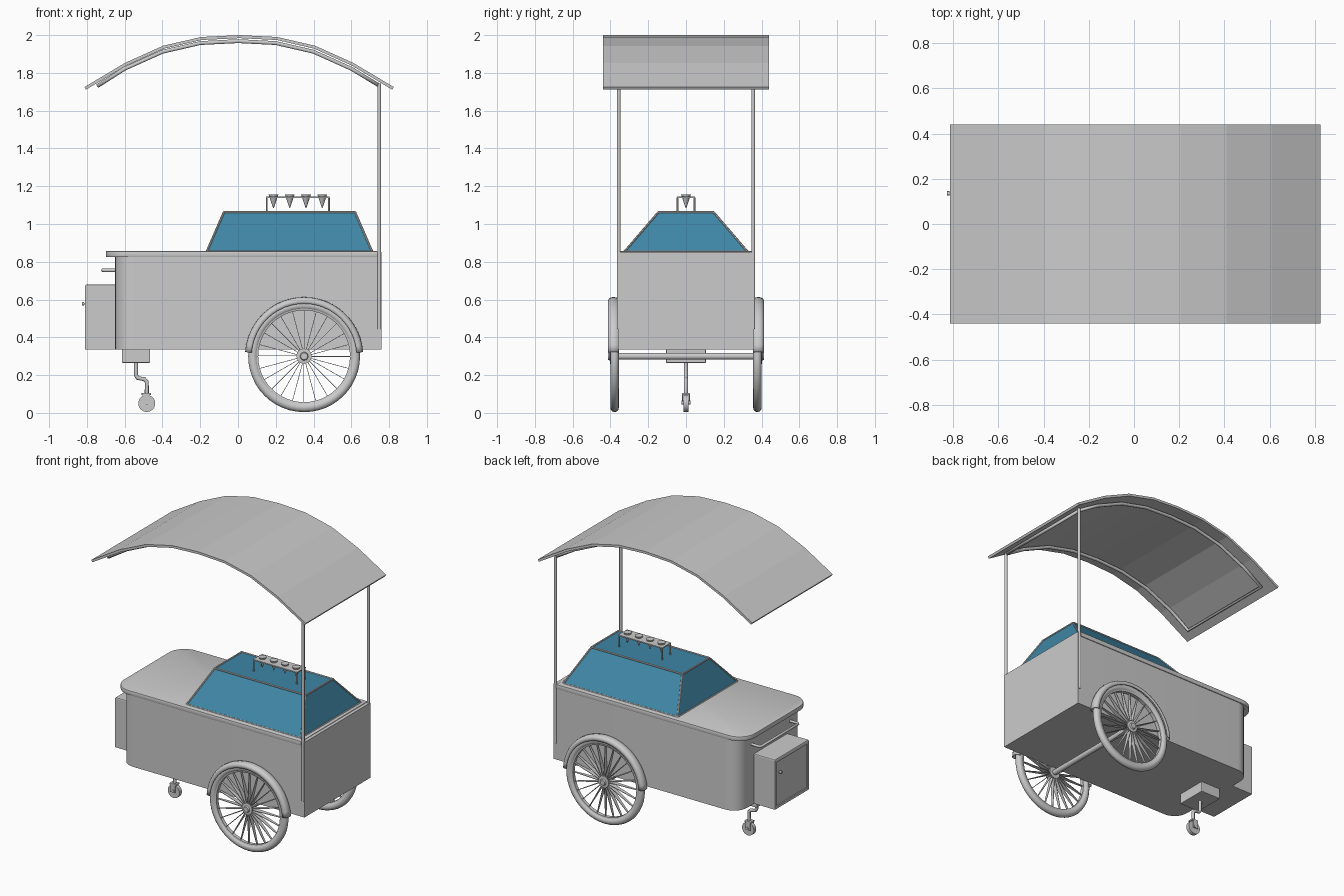
import bpy, bmesh, math
from mathutils import Vector

if "Cube" in bpy.data.objects:
    bpy.data.objects.remove(bpy.data.objects["Cube"])

BLUE = bpy.data.materials.new("glass_blue")
BLUE.diffuse_color = (0.05, 0.24, 0.38, 1)
BLUE.use_nodes = True
BLUE.node_tree.nodes["Principled BSDF"].inputs["Base Color"].default_value = BLUE.diffuse_color


def finish(name, bm, smooth=False, mat=None):
    bmesh.ops.recalc_face_normals(bm, faces=bm.faces)
    me = bpy.data.meshes.new(name)
    bm.to_mesh(me)
    bm.free()
    ob = bpy.data.objects.new(name, me)
    bpy.context.collection.objects.link(ob)
    if mat:
        me.materials.append(mat)
    if smooth:
        bpy.context.view_layer.objects.active = ob
        ob.select_set(True)
        bpy.ops.object.shade_smooth_by_angle(angle=math.radians(40))
        ob.select_set(False)
    return ob


def mirror_y(ob):
    m = ob.modifiers.new("mirror", 'MIRROR')
    m.use_axis = (False, True, False)
    return ob


def box(name, x, y, z, bevel=0):
    bm = bmesh.new()
    bmesh.ops.create_cube(bm, size=1)
    for v in bm.verts:
        v.co = [(a + b) / 2 + c * (b - a) for c, (a, b) in zip(v.co, (x, y, z))]
    if bevel:
        bmesh.ops.bevel(bm, geom=bm.edges[:], offset=bevel, segments=2, affect='EDGES', profile=0.5)
    return finish(name, bm)


def add_rod(bm, a, b, r1, r2=None, n=10):
    a, b = Vector(a), Vector(b)
    d = b - a
    mat = d.to_track_quat('Z', 'Y').to_matrix().to_4x4()
    mat.translation = (a + b) / 2
    bmesh.ops.create_cone(bm, cap_ends=True, segments=n, radius1=r1,
                          radius2=r1 if r2 is None else r2, depth=d.length, matrix=mat)


def rod(name, a, b, r1, r2=None, n=12):
    bm = bmesh.new()
    add_rod(bm, a, b, r1, r2, n)
    return finish(name, bm, True)


def pipe(name, pts, r, cyclic=False, res=3):
    cu = bpy.data.curves.new(name, 'CURVE')
    cu.dimensions = '3D'
    cu.bevel_depth, cu.bevel_resolution, cu.use_fill_caps = r, res, True
    sp = cu.splines.new('POLY')
    sp.points.add(len(pts) - 1)
    for p, c in zip(sp.points, pts):
        p.co = (*c, 1)
    sp.use_cyclic_u = cyclic
    ob = bpy.data.objects.new(name, cu)
    bpy.context.collection.objects.link(ob)
    return ob


def rounded_slab(name, x0, x1, hy, z0, z1, r, bevel=0):
    """Slab with its two left corners rounded in plan."""
    arc = [(x0 + r - r * math.sin(t), hy - r + r * math.cos(t))
           for t in (math.pi / 2 * i / 8 for i in range(9))]
    outline = [(x1, hy)] + arc + [(x, -y) for x, y in reversed(arc)] + [(x1, -hy)]
    bm = bmesh.new()
    f = bm.faces.new([bm.verts.new((x, y, z0)) for x, y in outline])
    up = bmesh.ops.extrude_face_region(bm, geom=[f])["geom"]
    bmesh.ops.translate(bm, verts=[v for v in up if isinstance(v, bmesh.types.BMVert)], vec=(0, 0, z1 - z0))
    if bevel:
        es = [e for e in bm.edges if abs(e.verts[0].co.z - e.verts[1].co.z) < 1e-5]
        bmesh.ops.bevel(bm, geom=es, offset=bevel, segments=2, affect='EDGES', profile=0.5)
    return finish(name, bm, True)


WX, WY, WZ = 0.35, 0.378, 0.30   # wheel centre


def ring(name, profile, closed=True, a0=0, a1=2 * math.pi, n=48):
    """Sweep a (y, radius) profile about the wheel axle."""
    full = a1 - a0 > 6.28
    bm = bmesh.new()
    rows = [[bm.verts.new((WX + r * math.cos(t), y, WZ + r * math.sin(t))) for y, r in profile]
            for t in (a0 + (a1 - a0) * i / n for i in range(n if full else n + 1))]
    m = len(profile)
    for i in range(n):
        p, q = rows[i], rows[(i + 1) % len(rows)]
        for j in range(m if closed else m - 1):
            k = (j + 1) % m
            bm.faces.new((p[j], p[k], q[k], q[j]))
    return finish(name, bm, True)


# Cart body and lid
rounded_slab("body", -0.65, 0.76, 0.36, 0.335, 0.853, 0.10)
rounded_slab("lid", -0.70, 0.738, 0.365, 0.825, 0.857, 0.12, 0.005)

# Glass display with thin frame
lo = [(-0.165, -0.325, 0.855), (0.71, -0.325, 0.855), (0.71, 0.325, 0.855), (-0.165, 0.325, 0.855)]
hi = [(-0.075, -0.147, 1.062), (0.62, -0.147, 1.062), (0.62, 0.147, 1.062), (-0.075, 0.147, 1.062)]
bm = bmesh.new()
L, H = [[bm.verts.new(c) for c in s] for s in (lo, hi)]
for i in range(4):
    j = (i + 1) % 4
    bm.faces.new((L[i], L[j], H[j], H[i]))
bm.faces.new(H)
finish("display_glass", bm, mat=BLUE)
bm = bmesh.new()
for i in range(4):
    j = (i + 1) % 4
    for a, b in ((lo[i], lo[j]), (hi[i], hi[j]), (lo[i], hi[i])):
        add_rod(bm, a, b, 0.006, n=8)
finish("display_frame", bm)

# Cone rack
box("rack_plate", (0.148, 0.485), (-0.048, 0.048), (1.138, 1.146))
bm = bmesh.new()
for x in (0.152, 0.481):
    for y in (-0.044, 0.044):
        add_rod(bm, (x, y, 1.06), (x, y, 1.14), 0.005, n=8)
finish("rack_legs", bm)
bm = bmesh.new()
for i in range(4):
    x = 0.188 + 0.086 * i
    add_rod(bm, (x, 0, 1.085), (x, 0, 1.157), 0.002, 0.026, 12)
finish("cones", bm, True)

# Canopy: faceted arched sheet on a pipe frame
half = [(0.0, 1.992), (0.2, 1.982), (0.4, 1.936), (0.6, 1.846), (0.815, 1.718)]
arch = [(-x, z) for x, z in reversed(half[1:])] + half
bm = bmesh.new()
rows = [[bm.verts.new((x + 0.006, y, z)) for y in (-0.44, 0.44)] for x, z in arch]
for p, q in zip(rows, rows[1:]):
    bm.faces.new((p[0], q[0], q[1], p[1]))
s = finish("canopy", bm).modifiers.new("thick", 'SOLIDIFY')
s.thickness, s.offset = 0.016, 0
ends = [(-0.74, 1.757)] + arch[1:-1] + [(0.748, 1.757)]
loop = [(x, -0.355, z - 0.024) for x, z in ends] + [(x, 0.355, z - 0.024) for x, z in reversed(ends)]
pipe("canopy_frame", loop, 0.011, True, 2)
mirror_y(rod("canopy_post", (0.748, 0.356, 0.445), (0.748, 0.356, 1.745), 0.010))

# Side storage box with recessed door, knob and push handle
bm = bmesh.new()
bmesh.ops.create_cube(bm, size=1)
for v in bm.verts:
    v.co = (-0.725 + v.co.x * 0.17, v.co.y * 0.37, 0.5075 + v.co.z * 0.345)
bmesh.ops.bevel(bm, geom=[e for e in bm.edges if all(v.co.z > 0.6 for v in e.verts)],
                offset=0.008, segments=2, affect='EDGES', profile=0.5)
bm.normal_update()
door = min(bm.faces, key=lambda f: f.calc_center_median().x - f.calc_area())
bmesh.ops.inset_individual(bm, faces=[door], thickness=0.025)
bmesh.ops.inset_individual(bm, faces=[door], thickness=0.003, depth=-0.006)
finish("storage_box", bm)
rod("door_knob_stem", (-0.80, 0.135, 0.578), (-0.82, 0.135, 0.578), 0.005)
rod("door_knob", (-0.816, 0.135, 0.578), (-0.827, 0.135, 0.578), 0.010)
pipe("push_handle", [(-0.64, -0.21, 0.755), (-0.705, -0.21, 0.755), (-0.716, -0.2, 0.755),
                     (-0.716, 0.2, 0.755), (-0.705, 0.21, 0.755), (-0.64, 0.21, 0.755)], 0.009)

# Swivel caster
box("caster_mount", (-0.615, -0.465), (-0.105, 0.105), (0.265, 0.337), 0.004)
pipe("caster_stem", [(-0.54, 0, 0.27), (-0.54, 0, 0.2), (-0.532, 0, 0.185), (-0.495, 0, 0.178),
                     (-0.483, 0, 0.165), (-0.483, 0, 0.095)], 0.011)
box("caster_fork_top", (-0.51, -0.46), (-0.02, 0.02), (0.094, 0.106), 0.003)
mirror_y(box("caster_fork_side", (-0.505, -0.468), (0.015, 0.02), (0.045, 0.1)))
rod("caster_wheel", (-0.483, -0.013, 0.05), (-0.483, 0.013, 0.05), 0.045, n=24)
rod("caster_axle", (-0.483, -0.024, 0.055), (-0.483, 0.024, 0.055), 0.010)

# Large spoked wheels with fenders
circle = [(WY + 0.023 * math.cos(t), 0.271 + 0.025 * math.sin(t))
          for t in (2 * math.pi * i / 12 for i in range(12))]
mirror_y(ring("tire", circle))
mirror_y(ring("rim", [(WY - 0.016, 0.258), (WY + 0.016, 0.258), (WY + 0.012, 0.243), (WY - 0.012, 0.243)]))
mirror_y(ring("hub", [(0.355, 0.0), (0.355, 0.04), (0.362, 0.04), (0.366, 0.026), (0.392, 0.026),
                      (0.395, 0.04), (0.402, 0.04), (0.404, 0.022), (0.414, 0.018), (0.414, 0.0)],
              False, n=24))
bm = bmesh.new()
for i in range(24):
    t = 2 * math.pi * i / 24
    c, s = math.cos(t), math.sin(t)
    bm.faces.new([bm.verts.new((WX + r * c, WY + y, WZ + r * s))
                  for r, y in ((0.03, -0.018), (0.25, -0.006), (0.25, 0.006), (0.03, 0.018))])
sp = finish("spokes", bm)
sp.modifiers.new("thick", 'SOLIDIFY').thickness = 0.003
mirror_y(sp)
fender = ring("fender", [(0.354, 0.28), (0.354, 0.3), (0.362, 0.309), (0.378, 0.313), (0.394, 0.312),
                         (0.408, 0.305), (0.413, 0.295), (0.413, 0.278)],
              False, math.radians(4), math.radians(176), 24)
fender.modifiers.new("thick", 'SOLIDIFY').thickness = 0.004
mirror_y(fender)
rod("axle", (WX, -0.37, WZ), (WX, 0.37, WZ), 0.018, n=16)
